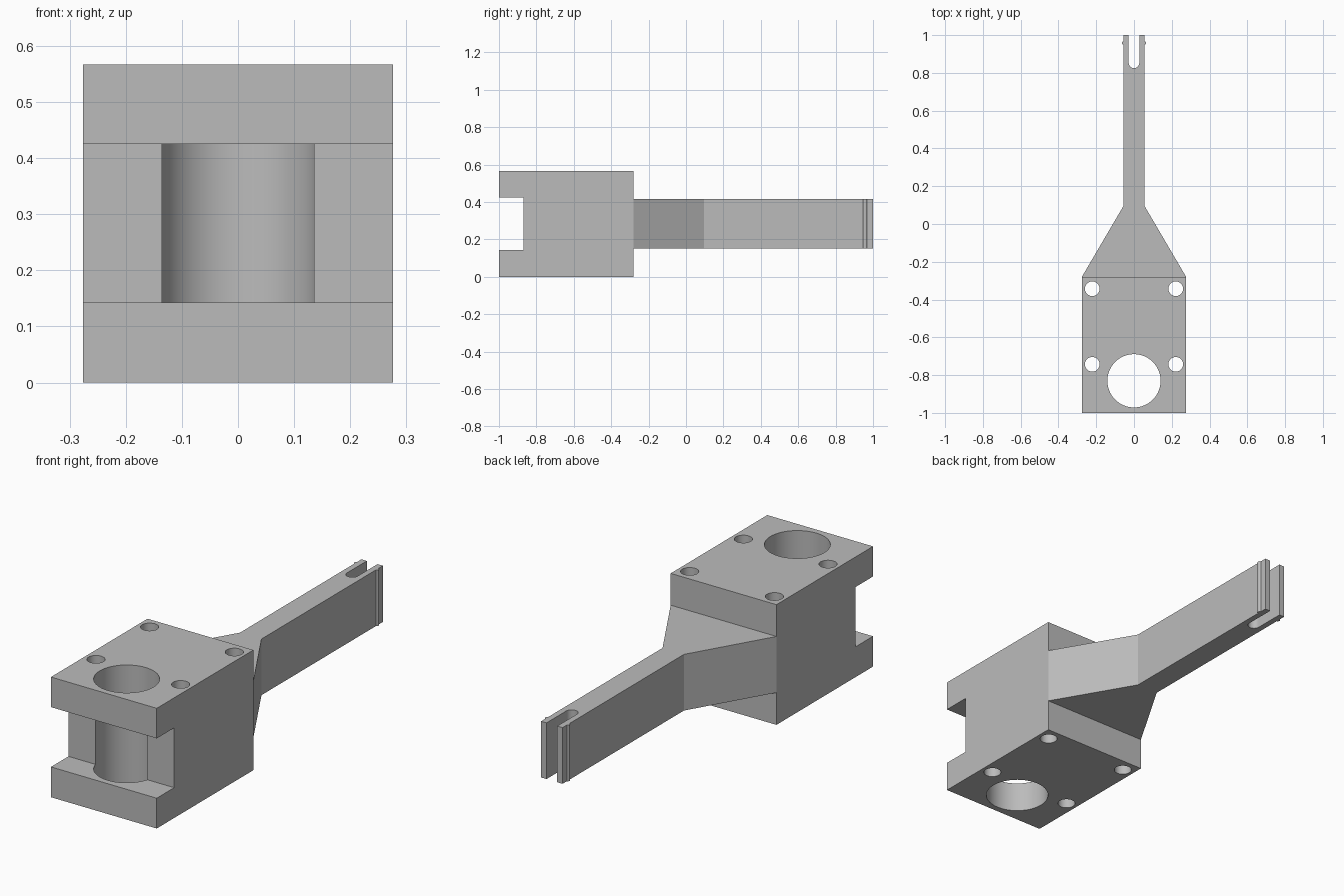
import bpy, bmesh, math

if "Cube" in bpy.data.objects:
    bpy.data.objects.remove(bpy.data.objects["Cube"])

GREY = (0.5, 0.5, 0.5, 1)
mat = bpy.data.materials.new("plain grey")
mat.use_nodes = True
mat.diffuse_color = GREY
mat.node_tree.nodes["Principled BSDF"].inputs["Base Color"].default_value = GREY


def arc(cx, cy, r, start, end, steps):
    """Points along an arc, angles in degrees."""
    angles = [math.radians(start + (end - start) * i / steps) for i in range(steps + 1)]
    return [(cx + r * math.cos(a), cy + r * math.sin(a)) for a in angles]


def prism(name, outline, z0, z1):
    """Extrude a plan outline from z0 up to z1."""
    bm = bmesh.new()
    face = bm.faces.new([bm.verts.new((x, y, z0)) for x, y in outline])
    top = bmesh.ops.extrude_face_region(bm, geom=[face])["geom"]
    bmesh.ops.translate(bm, vec=(0, 0, z1 - z0),
                        verts=[v for v in top if isinstance(v, bmesh.types.BMVert)])
    bmesh.ops.recalc_face_normals(bm, faces=bm.faces)
    mesh = bpy.data.meshes.new(name)
    bm.to_mesh(mesh)
    bm.free()
    mesh.materials.append(mat)
    obj = bpy.data.objects.new(name, mesh)
    bpy.context.collection.objects.link(obj)
    return obj


def rectangle(x, y0, y1):
    return [(-x, y0), (x, y0), (x, y1), (-x, y1)]


def activate(obj):
    bpy.ops.object.select_all(action='DESELECT')
    obj.select_set(True)
    bpy.context.view_layer.objects.active = obj


def cut(target, cutter):
    """Subtract the cutter for good and throw it away."""
    mod = target.modifiers.new("cut", 'BOOLEAN')
    mod.operation, mod.solver, mod.object = 'DIFFERENCE', 'EXACT', cutter
    activate(target)
    bpy.ops.object.modifier_apply(modifier=mod.name)
    bpy.data.objects.remove(cutter)


HALF, FRONT, BACK, HEIGHT = 0.276, -1.0, -0.28, 0.567

# Clamp block with a front slot, a large bore and four bolt holes
block = prism("clamp_block", rectangle(HALF, FRONT, BACK), 0, HEIGHT)
cut(block, prism("slot_cutter", rectangle(0.5, -1.2, -0.87), 0.143, 0.425))
holes = [(0, -0.83, 0.141, 64)]
holes += [(sx * 0.221, y, 0.039, 32) for sx in (-1, 1) for y in (-0.343, -0.743)]
for x, y, r, sides in holes:
    cut(block, prism("hole_cutter", arc(x, y, r, 0, 360, sides)[:-1], -0.1, HEIGHT + 0.1))

# Tapered arm with a forked tip and a small rounded ridge on each prong
ARM, SLOT = 0.056, 0.028
right_side = [(HALF, BACK), (ARM, 0.095)]
right_side += arc(ARM - 0.003, 0.958, 0.011, -74, 74, 8)
right_side += [(ARM, 1.0), (SLOT, 1.0)]
right_side += arc(0, 0.825 + SLOT, SLOT, 0, -90, 8)
left_side = [(-x, y) for x, y in reversed(right_side[:-1])]
arm = prism("forked_arm", right_side + left_side, 0.152, 0.417)

for obj in (block, arm):
    activate(obj)
    bpy.ops.object.shade_smooth_by_angle(angle=math.radians(30))
